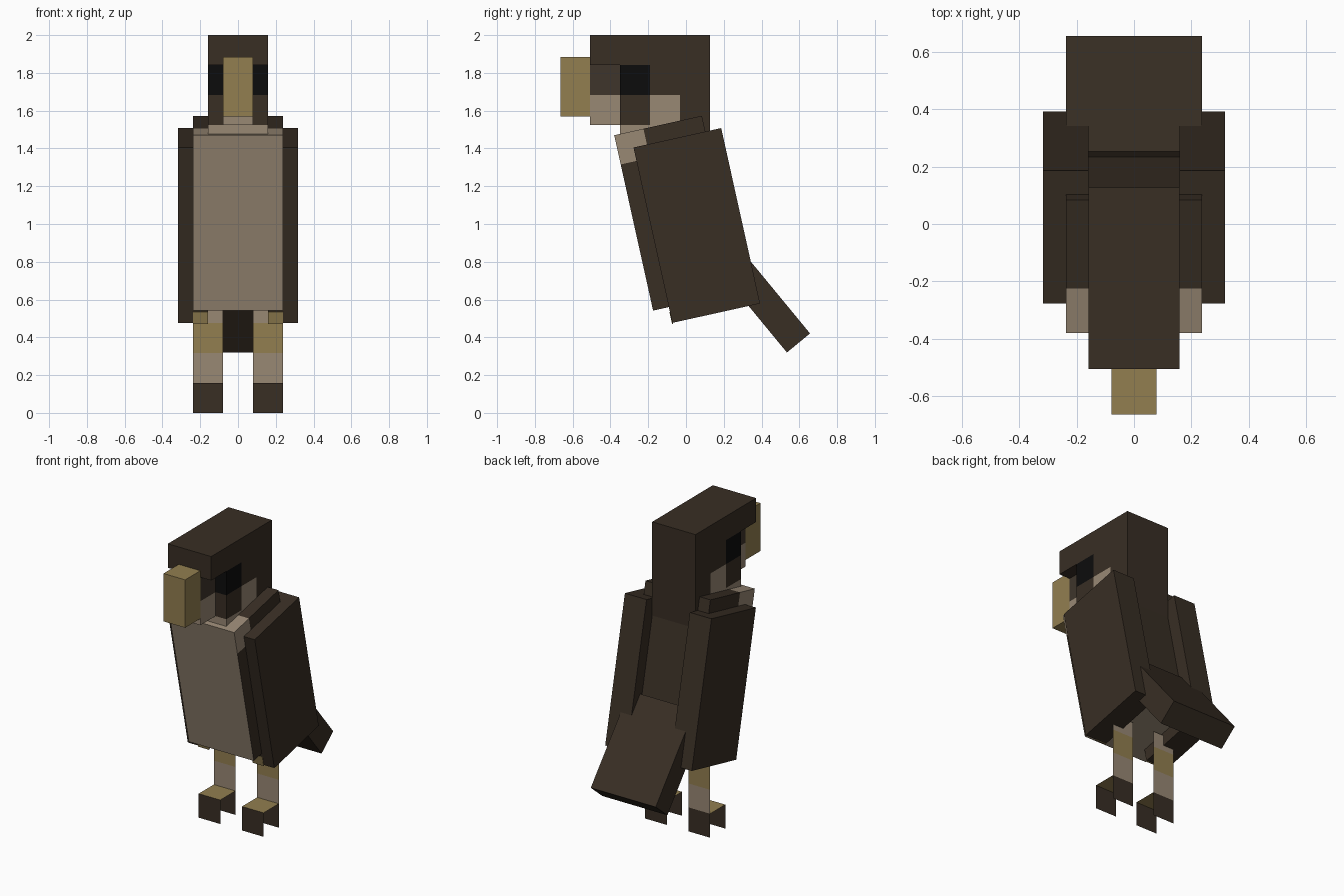
import bpy, bmesh, math
from mathutils import Matrix, Vector

if "Cube" in bpy.data.objects:
    bpy.data.objects.remove(bpy.data.objects["Cube"])

U = 0.1585  # size of one block unit


def material(name, rgb):
    """One flat colour given as 0-255 sRGB."""
    col = [(c / 255 / 12.92 if c < 11 else ((c / 255 + 0.055) / 1.055) ** 2.4) for c in rgb] + [1]
    m = bpy.data.materials.new(name)
    m.use_nodes = True
    m.diffuse_color = col
    bsdf = m.node_tree.nodes["Principled BSDF"]
    bsdf.inputs["Base Color"].default_value = col
    bsdf.inputs["Roughness"].default_value = 1
    return m


DARK, TAN, GOLD, BLACK, SHADE = range(5)
MATS = [material("dark_brown", (56, 46, 36)), material("tan", (152, 136, 116)),
        material("gold", (146, 126, 80)), material("black", (12, 12, 12)),
        material("soft_brown", (62, 53, 43))]


def finish(name, bm, used):
    """Make an object from the bmesh, keeping only the materials it uses."""
    order = sorted(used)
    for f in bm.faces:
        f.material_index = order.index(f.material_index)
    me = bpy.data.meshes.new(name)
    bm.to_mesh(me)
    bm.free()
    for i in order:
        me.materials.append(MATS[i])
    ob = bpy.data.objects.new(name, me)
    bpy.context.collection.objects.link(ob)
    return ob


def block(name, x, top_front, size, angle=0, rule=DARK):
    """Box hung from its top front edge; size in units; rule(y, z, normal) colours
    faces by distance from the front, from the top, and direction."""
    w, d, h = size
    bm = bmesh.new()
    bmesh.ops.create_cube(bm, size=1)
    for v in bm.verts:
        v.co = Vector((v.co.x * w, (v.co.y + 0.5) * d, (v.co.z - 0.5) * h))
    if callable(rule):
        for axis, count in ((Vector((0, 1, 0)), d), (Vector((0, 0, -1)), h)):
            for i in range(1, count):
                bmesh.ops.bisect_plane(bm, geom=bm.verts[:] + bm.edges[:] + bm.faces[:],
                                       plane_co=axis * i, plane_no=axis)
    bm.normal_update()
    for f in bm.faces:
        c = f.calc_center_median()
        f.material_index = rule(c.y, -c.z, f.normal) if callable(rule) else rule
    used = {f.material_index for f in bm.faces}
    bm.transform(Matrix.Translation((x, *top_front))
                 @ Matrix.Rotation(math.radians(angle), 4, "X") @ Matrix.Scale(U, 4))
    return finish(name, bm, used)


def head_rule(y, z, n):
    if n.y > 0.5 or y > 2:
        return DARK
    if z < 1:
        return BLACK if y < 1 else DARK
    if z < 2:
        return DARK if y < 1 else TAN
    return TAN


def body_rule(y, z, n):
    if n.y < -0.5 or n.z < -0.5:
        return TAN
    if n.y > 0.5:
        return DARK
    return TAN if y < 1 and z < 1 else DARK


# Head, overhanging crown and beak
block("crown", 0, (-0.507, 2.0), (2, 4, 1))
block("head", 0, (-0.507 + U, 2 - U), (2, 3, 3), rule=head_rule)
block("beak_base", 0, (-0.507, 2 - U), (1, 1, 2),
      rule=lambda y, z, n: SHADE if z < 1 else TAN)
block("beak", 0, (-0.507 - U, 1.885), (1, 1, 2), rule=GOLD)

# Leaning body and tail
LEAN = 12.5
block("body", 0, (-0.38, 1.47), (3, 3, 6), LEAN, body_rule)
block("tail", 0, (0.131, 0.809), (3, 1, 4), 39.5)


def leg(name, x):
    """Flat shank with a step-shaped foot."""
    bm = bmesh.new()
    back, front = 0.087, 0.087 - U

    def quad(a, b, mat):
        vs = [bm.verts.new((x + sx * U / 2, *p)) for p, sx in ((a, -1), (a, 1), (b, 1), (b, -1))]
        bm.faces.new(vs).material_index = mat

    for i, mat in enumerate((DARK, TAN, GOLD, TAN)):
        quad((back, i * U), (back, min((i + 1) * U, 0.58)), mat)
    quad((front, 0), (front, U), DARK)
    quad((front, U), (back, U), GOLD)
    finish(name, bm, {DARK, TAN, GOLD})


# Wings, their small golden tips, and legs on both sides
for side, s in (("left", 1), ("right", -1)):
    block(side + "_wing", s * 1.5 * U, (-0.278, 1.405), (1, 3, 6), LEAN)
    block(side + "_wing_tip", s * 1.26 * U, (-0.088, 0.535), (0.5, 0.03, 0.42), LEAN, GOLD)
    leg(side + "_leg", s * U)
